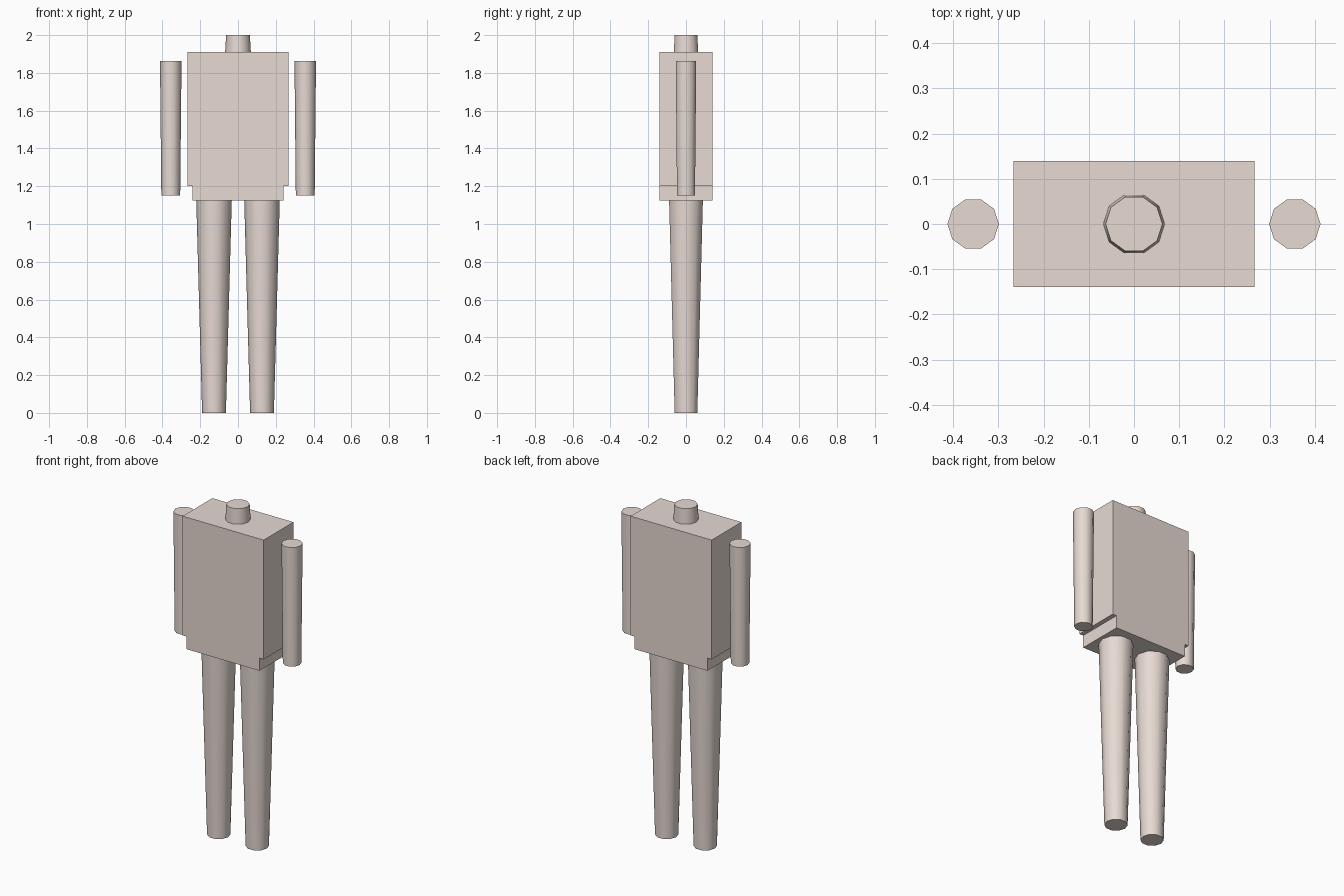
import bpy
import math

cube = bpy.data.objects.get("Cube")
if cube:
    bpy.data.objects.remove(cube, do_unlink=True)

# Single warm stone colour
clay = bpy.data.materials.new("warm_clay")
clay.use_nodes = True
colour = (0.8, 0.7, 0.65, 1)
clay.diffuse_color = colour
clay.node_tree.nodes["Principled BSDF"].inputs["Base Color"].default_value = colour


def box(name, width, depth, bottom, top):
    bpy.ops.mesh.primitive_cube_add(size=1, location=(0, 0, (bottom + top) / 2))
    part = bpy.context.object
    part.name = name
    part.scale = (width, depth, top - bottom)
    bpy.ops.object.transform_apply(location=False, rotation=False, scale=True)
    part.data.materials.append(clay)


def limb(name, x, bottom, top, bottom_radius, top_radius):
    # Ten-sided taper with a corner pointing sideways
    bpy.ops.mesh.primitive_cone_add(
        vertices=10, radius1=bottom_radius, radius2=top_radius,
        depth=top - bottom, location=(x, 0, (bottom + top) / 2),
        rotation=(0, 0, math.pi / 2))
    part = bpy.context.object
    part.name = name
    bpy.ops.object.transform_apply(location=False, rotation=True, scale=False)
    part.data.materials.append(clay)
    bpy.ops.object.shade_smooth_by_angle(angle=math.radians(45))


# Body
box("torso", 0.534, 0.28, 1.2, 1.91)
box("pelvis", 0.48, 0.28, 1.125, 1.2)
limb("neck", 0, 1.91, 2.0, 0.068, 0.063)

# Arms and legs
for side, sign in (("left", 1), ("right", -1)):
    limb(side + "_arm", sign * 0.356, 1.15, 1.862, 0.05, 0.057)
    limb(side + "_leg", sign * 0.127, 0, 1.125, 0.063, 0.094)
